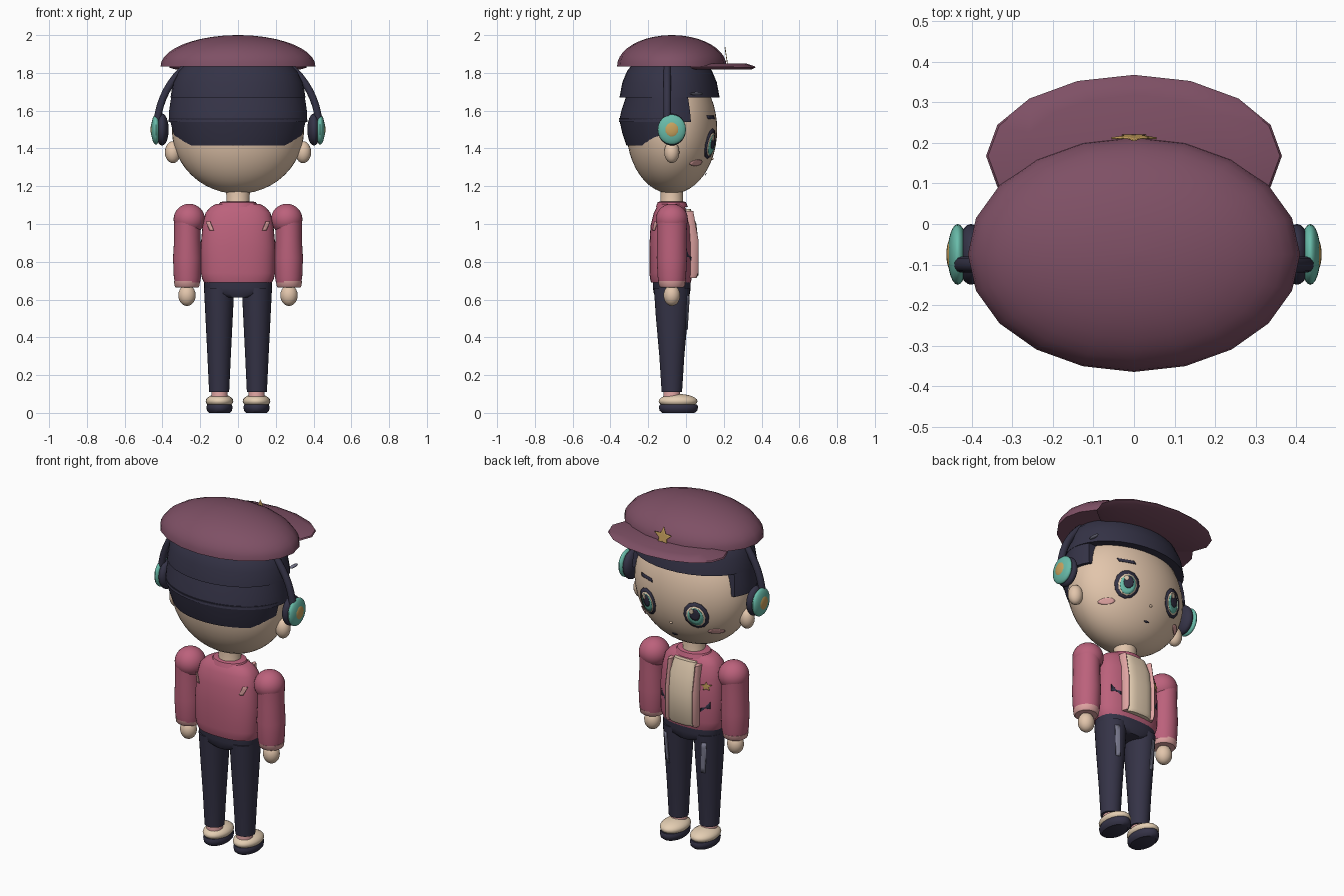
import bpy, bmesh
from math import sin, cos, pi, radians, sqrt

cube = bpy.data.objects.get("Cube")
if cube:
    bpy.data.objects.remove(cube)


def material(name, *rgb):
    m = bpy.data.materials.new(name)
    m.use_nodes = True
    m.diffuse_color = (*rgb, 1)
    m.node_tree.nodes["Principled BSDF"].inputs["Base Color"].default_value = (*rgb, 1)
    return m


PLUM = material("plum", .21, .08, .13)
ROSE = material("rose", .50, .12, .20)
NAVY = material("navy", .035, .033, .062)
SKIN = material("skin", .76, .56, .41)
CREAM = material("cream", .78, .62, .45)
TEAL = material("teal", .14, .50, .40)
GOLD = material("gold", .58, .36, .11)
BLUSH = material("light pink", .74, .37, .36)
GREY = material("grey", .20, .20, .28)
SIDES = (("left", 1), ("right", -1))
MID = -.075
parts = []


def add(name, bm, mat):
    bmesh.ops.recalc_face_normals(bm, faces=bm.faces)
    mesh = bpy.data.meshes.new(name)
    bm.to_mesh(mesh)
    bm.free()
    mesh.materials.append(mat)
    ob = bpy.data.objects.new(name, mesh)
    bpy.context.collection.objects.link(ob)
    parts.append(ob)
    return ob


def loft(name, mat, rings, x=0, y=MID, n=32, power=2, arc=None):
    """Stack of (z, rx, ry) rings; arc in degrees keeps only part of each ring."""
    bm = bmesh.new()
    start, end = arc or (0, 360)
    count = n + 1 if arc else n
    angles = [radians(start + (end - start) * i / n) for i in range(count)]

    def bend(v):
        return (1 if v > 0 else -1) * abs(v) ** (2 / power)
    rows = [[bm.verts.new((x + rx * bend(cos(a)), y + ry * bend(sin(a)), z)) for a in angles]
            for z, rx, ry in rings]
    for low, high in zip(rows, rows[1:]):
        for i in range(count):
            j = (i + 1) % count
            bm.faces.new((low[i], low[j], high[j], high[i]))
    bm.faces.new(rows[0])
    bm.faces.new(rows[-1])
    return add(name, bm, mat)


def ball(name, mat, centre, size, n=32):
    bm = bmesh.new()
    bmesh.ops.create_uvsphere(bm, u_segments=n, v_segments=n // 2, radius=1)
    bmesh.ops.scale(bm, vec=size, verts=bm.verts)
    bmesh.ops.translate(bm, vec=centre, verts=bm.verts)
    return add(name, bm, mat)


def oval(w, h, n=12, tilt=0):
    pts = [(w * cos(2 * pi * i / n), h * sin(2 * pi * i / n)) for i in range(n)]
    return [(u * cos(tilt) - v * sin(tilt), u * sin(tilt) + v * cos(tilt)) for u, v in pts]


def star(r):
    return [((r if i % 2 == 0 else r * .45) * sin(pi * i / 5),
             (r if i % 2 == 0 else r * .45) * cos(pi * i / 5)) for i in range(10)]


def slash(w, h, lean):
    return [(-w, -h), (w, -h), (w + lean, h), (-w + lean, h)]


def plate(name, mat, cx, cz, outline, surface, lift=.004):
    """Thin plate that follows the surface y(x, z)."""
    bm = bmesh.new()

    def point(u, v):
        return bm.verts.new((cx + u, surface(cx + u, cz + v, lift), cz + v))
    rows = [[point(u * k / 3, v * k / 3) for u, v in outline] for k in (1, 2, 3)]
    n = len(outline)
    hub = point(0, 0)
    for i in range(n):
        j = (i + 1) % n
        bm.faces.new((hub, rows[0][i], rows[0][j]))
        for a, b in zip(rows, rows[1:]):
            bm.faces.new((a[i], b[i], b[j], a[j]))
    ob = add(name, bm, mat)
    ob.modifiers.new("thickness", "SOLIDIFY").thickness = .004
    return ob


def face(x, z, lift):
    return MID + lift + .24 * sqrt(max(0, 1 - (x / .35) ** 2 - ((z - 1.5) / .34) ** 2))


def chest(x, z, lift):
    return -.08 + lift + .112 * max(0, 1 - abs(x / .195) ** 2.5) ** .4


def back(x, z, lift):
    return -.16 - chest(x, z, lift)


def cap_front(x, z, lift):
    return .222 + lift - (z - 1.83) * .15


# Head, ears and neck
ball("head", SKIN, (0, MID, 1.5), (.35, .24, .34), 48)
loft("neck", SKIN, [(1.08, .075, .07), (1.12, .06, .06), (1.2, .065, .06)])

# Layered hair: full crown with fringe, then rear tiers
HAIR_Y = -.087
loft("hair_crown", NAVY, [(1.67, .357, .265), (1.75, .345, .25), (1.81, .315, .225),
                          (1.835, .29, .205)], y=HAIR_Y)
loft("hair_sides", NAVY, [(1.54, .368, .268), (1.60, .365, .255), (1.69, .352, .225)],
     y=HAIR_Y, arc=(155, 385))
loft("hair_nape", NAVY, [(1.415, .322, .228), (1.48, .347, .25), (1.56, .368, .268)],
     y=HAIR_Y, arc=(190, 350))
ball("hair_clip", GREY, (.325, .055, 1.69), (.012, .035, .008), 12)

# Cap: dome, peak and badge
loft("cap_dome", PLUM, [(1.835 + .165 * sin(t), .41 * cos(t), .29 * cos(t))
                        for t in [radians(88 * i / 10) for i in range(11)]], n=20)
loft("cap_peak", PLUM, [(1.818, .33, .18), (1.828, .365, .2), (1.835, .36, .195),
                        (1.85, .28, .15)], y=.168, n=16)
plate("cap_star", GOLD, 0, 1.878, star(.058), cap_front, .002)

# Headphones
band = bpy.data.curves.new("headphone_band", "CURVE")
band.dimensions = "3D"
band.bevel_depth = .02
band.bevel_resolution = 3
path = band.splines.new("POLY")
path.points.add(32)
for i, p in enumerate(path.points):
    p.co = (.43 * cos(pi * i / 32), -.1, 1.5 + .435 * sin(pi * i / 32), 1)
band.materials.append(NAVY)
bpy.context.collection.objects.link(bpy.data.objects.new("headphone_band", band))

for side, s in SIDES:
    ball(side + "_ear", SKIN, (s * .345, MID, 1.38), (.042, .04, .058), 20)
    ball(side + "_ear_pad", NAVY, (s * .402, MID, 1.5), (.035, .075, .085), 24)
    ball(side + "_ear_cup", TEAL, (s * .435, MID, 1.5), (.025, .075, .08), 24)
    ball(side + "_ear_cup_centre", GOLD, (s * .449, MID, 1.5), (.014, .042, .045), 20)

    # Layered eyes and cheeks
    for part, mat, dx, dz, w, h, lift in (
            ("eye_rim", NAVY, 0, 0, .066, .08, .004),
            ("eye_white", CREAM, 0, -.004, .05, .062, .007),
            ("iris", TEAL, 0, -.006, .042, .054, .010),
            ("pupil", NAVY, 0, .008, .027, .036, .013),
            ("eye_glint", CREAM, .015, .028, .012, .015, .016)):
        plate(side + "_" + part, mat, s * .158 + dx, 1.425 + dz, oval(w, h), face, lift)
    plate(side + "_cheek", BLUSH, s * .235, 1.325, oval(.034, .016), face)

    # Arm with shoulder, cuff and hand
    ball(side + "_shoulder", ROSE, (s * .258, MID, 1.025), (.083, .085, .082))
    loft(side + "_sleeve", ROSE, [(.69, .067, .07), (.72, .072, .075), (.82, .076, .08),
                                  (.92, .07, .078), (1.02, .07, .08)], x=s * .268)
    loft(side + "_cuff", BLUSH, [(.665, .06, .06), (.672, .066, .068), (.697, .069, .072)],
         x=s * .27)
    ball(side + "_hand", SKIN, (s * .27, MID, .622), (.046, .044, .056), 24)

    # Leg and shoe
    loft(side + "_leg", NAVY, [(.11, .053, .054), (.3, .062, .066), (.5, .072, .084),
                               (.66, .08, .095)], x=s * .1)

    def thigh(x, z, lift, s=s):
        r = .072 + (z - .5) * .06
        return MID + lift + r * 1.17 * sqrt(max(0, 1 - ((x - s * .1) / r) ** 2))
    plate(side + "_trouser_streak", GREY, s * .115, .53, slash(.012, .09, s * .012), thigh)
    loft(side + "_ankle", BLUSH, [(.06, .046, .048), (.13, .04, .042)], x=s * .098)
    ball(side + "_shoe", CREAM, (s * .098, -.042, .062), (.073, .103, .038), 24)
    loft(side + "_sole", NAVY, [(0, .055, .085), (.012, .066, .1), (.032, .07, .104),
                                (.045, .064, .098)], x=s * .098, y=-.04)

    # Jacket trims
    plate(side + "_back_mark", BLUSH, s * .14, .99, slash(.011, .024, s * .02), back)
    plate(side + "_pocket", NAVY, s * .135, .83, slash(.025, .005, 0)
          [:2] + [(.025, .03 * s + .008), (-.025, -.03 * s + .008)], chest)
    loft(side + "_jacket_edge", BLUSH, [(.715, .014, .05), (.74, .018, .062), (.92, .018, .062),
                                        (1.07, .014, .035)], x=s * .088, y=.003, n=12)

plate("left_brow", NAVY, .158, 1.565, slash(.045, .009, .01), face)
ball("nose", SKIN, (0, face(0, 1.345, 0), 1.345), (.009, .008, .007), 12)
plate("mouth", NAVY, 0, 1.265, oval(.016, .005), face)

# Jacket, shirt and hips
loft("jacket", ROSE, [(.69, .18, .105), (.71, .19, .11), (.74, .196, .114), (.88, .198, .114),
                      (.99, .188, .108), (1.06, .172, .09), (1.09, .145, .075),
                      (1.107, .115, .06)], y=-.08, power=2.5, n=40)
loft("shirt", CREAM, [(.715, .085, .055), (.73, .09, .066), (.9, .092, .066), (1.0, .088, .055),
                      (1.08, .07, .025)], y=0, power=3)
loft("collar", ROSE, [(1.09, .11, .085), (1.115, .095, .075), (1.12, .075, .062)])
plate("chest_star", GOLD, -.14, .955, star(.028), chest)
loft("hips", NAVY, [(.61, .075, .085), (.63, .165, .095), (.66, .18, .1), (.72, .178, .1)],
     power=2.5)

# Smooth shading with crisp edges
bpy.ops.object.select_all(action="DESELECT")
for ob in parts:
    ob.select_set(True)
bpy.context.view_layer.objects.active = parts[0]
bpy.ops.object.shade_smooth_by_angle(angle=radians(40))
